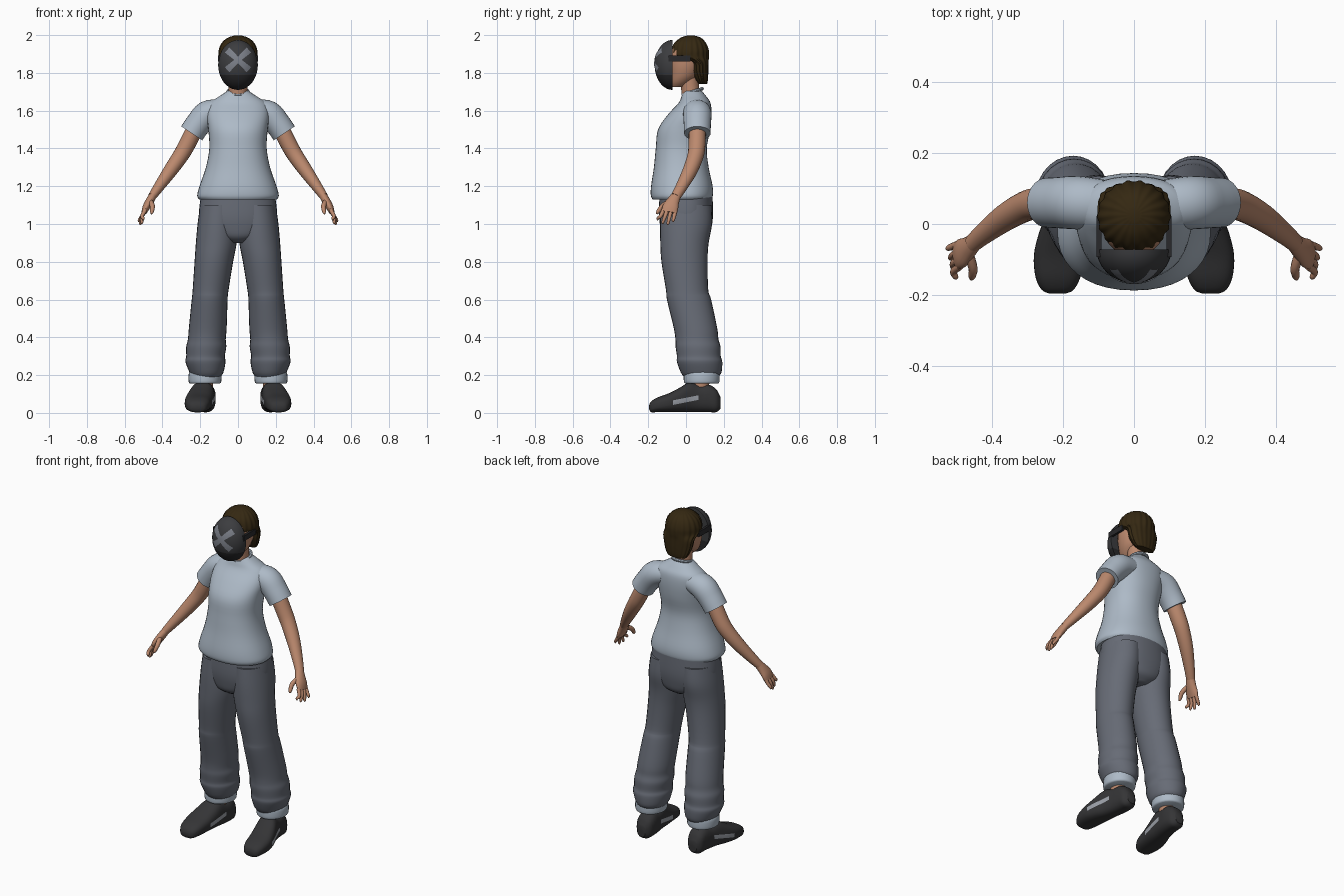
import bpy, bmesh, math
from mathutils import Vector, Matrix

cube = bpy.data.objects.get("Cube")
if cube:
    bpy.data.objects.remove(cube, do_unlink=True)


def material(name, r, g, b):
    m = bpy.data.materials.new(name)
    m.use_nodes = True
    m.diffuse_color = (r, g, b, 1)
    bsdf = m.node_tree.nodes["Principled BSDF"]
    bsdf.inputs["Base Color"].default_value = (r, g, b, 1)
    bsdf.inputs["Roughness"].default_value = 0.8
    return m


SHIRT = material("pale blue cloth", 0.42, 0.49, 0.57)
PANTS = material("slate cloth", 0.135, 0.148, 0.18)
SKIN = material("skin", 0.50, 0.25, 0.155)
HAIR = material("dark brown hair", 0.035, 0.021, 0.006)
SHOE = material("shoe black", 0.035, 0.035, 0.037)
MASK = material("mask charcoal", 0.045, 0.046, 0.05)
CHIN = material("mask black", 0.022, 0.022, 0.024)
GREY = material("marking grey", 0.2, 0.215, 0.25)
PATCH = material("shoe patch grey", 0.33, 0.35, 0.39)


def finish(name, bm, mats, angle=40):
    bmesh.ops.recalc_face_normals(bm, faces=bm.faces)
    mesh = bpy.data.meshes.new(name)
    bm.to_mesh(mesh)
    bm.free()
    ob = bpy.data.objects.new(name, mesh)
    bpy.context.collection.objects.link(ob)
    for m in mats:
        mesh.materials.append(m)
    bpy.ops.object.select_all(action="DESELECT")
    ob.select_set(True)
    bpy.context.view_layer.objects.active = ob
    bpy.ops.object.shade_smooth_by_angle(angle=math.radians(angle))
    return ob


def spline(rows, steps):
    """Catmull-Rom through rows of numbers."""
    rows = [Vector(r) for r in rows]
    out = []
    for i in range(len(rows) - 1):
        p, q = rows[i], rows[i + 1]
        a = rows[max(i - 1, 0)]
        d = rows[min(i + 2, len(rows) - 1)]
        for k in range(steps):
            t = k / steps
            out.append(0.5 * (2 * p + (q - a) * t + (2 * a - 5 * p + 4 * q - d) * t ** 2
                              + (3 * p - a - 3 * q + d) * t ** 3))
    return out + [rows[-1]]


def loft_mesh(rows, mode="z", n=28, steps=4, power=1.0, ridges=0, depth=0.0, side=1):
    """Rows are x, y, z, half width, half depth; mode sets how rings are turned."""
    rows = spline(rows, steps)
    bm = bmesh.new()
    rings = []
    for i, r in enumerate(rows):
        c = Vector(r[:3])
        u, v = Vector((1, 0, 0)), Vector((0, 1, 0))
        if mode == "y":
            v = Vector((0, 0, 1))
        elif mode == "path":
            t = Vector(rows[min(i + 1, len(rows) - 1)][:3]) - Vector(rows[max(i - 1, 0)][:3])
            t.normalize()
            v = (v - t * v.dot(t)).normalized()
            u = t.cross(v)
        ring = []
        for k in range(n):
            a = math.tau * k / n
            ca, sa = math.cos(a), math.sin(a)
            w = 1 + depth * math.cos(ridges * a)
            x = math.copysign(abs(ca) ** power, ca) * r[3] * w
            y = math.copysign(abs(sa) ** power, sa) * r[4] * w
            p = c + u * x + v * y
            ring.append(bm.verts.new((p.x * side, p.y, p.z)))
        rings.append(ring)
    for a, b in zip(rings, rings[1:]):
        for k in range(n):
            j = (k + 1) % n
            bm.faces.new((a[k], a[j], b[j], b[k]))
    bm.faces.new(rings[0])
    bm.faces.new(rings[-1])
    return bm


def loft(name, rows, mat, **kw):
    return finish(name, loft_mesh(rows, **kw), [mat])


def cut(bm, co, no):
    bmesh.ops.bisect_plane(bm, geom=bm.verts[:] + bm.edges[:] + bm.faces[:],
                           plane_co=co, plane_no=no, dist=1e-5)


# Shirt body and collar
loft("shirt", [(0, -.022, 1.13, .205, .155), (0, -.022, 1.15, .216, .164), (0, -.022, 1.2, .204, .163),
               (0, -.025, 1.3, .17, .145), (0, -.025, 1.4, .152, .135), (0, -.01, 1.5, .157, .138),
               (0, .02, 1.58, .165, .115), (0, .045, 1.64, .15, .085), (0, .042, 1.675, .10, .066),
               (0, .035, 1.705, .055, .048)], SHIRT, n=40, power=.9)
bpy.ops.mesh.primitive_torus_add(major_radius=.053, minor_radius=.009, major_segments=32,
                                 minor_segments=8, location=(0, .035, 1.70), rotation=(.3, 0, 0))
collar = bpy.context.object
collar.name = "collar"
collar.data.materials.append(SHIRT)
bpy.ops.object.shade_smooth_by_angle()

# Hips
loft("hips", [(0, 0, .9, .05, .08), (0, 0, .93, .13, .12), (0, 0, .98, .19, .135),
              (0, 0, 1.05, .207, .143), (0, 0, 1.16, .195, .14)], PANTS, n=36, power=.9)

for s, label in ((1, "left"), (-1, "right")):
    # Sleeve, arm and hand
    loft(label + "_sleeve", [(.09, .055, 1.60, .06, .07), (.16, .06, 1.582, .072, .075),
                             (.21, .06, 1.53, .068, .072), (.245, .06, 1.48, .067, .07)],
         SHIRT, mode="path", side=s)
    loft(label + "_arm", [(.225, .06, 1.51, .045, .045), (.27, .058, 1.42, .044, .045),
                          (.305, .05, 1.36, .042, .043), (.36, .02, 1.28, .037, .039),
                          (.42, -.025, 1.195, .028, .031), (.455, -.055, 1.145, .022, .026)],
         SKIN, mode="path", n=20, side=s)
    loft(label + "_palm", [(.445, -.046, 1.16, .02, .024), (.465, -.066, 1.125, .022, .032),
                           (.485, -.082, 1.09, .02, .042), (.498, -.088, 1.06, .014, .04)],
         SKIN, mode="path", n=20, side=s)
    for i in range(4):
        y = -.119 + .021 * i
        tip_x, tip_y, tip_z = .502 + .007 * i, y - .03 + .006 * i, (1.02, 1.0, .995, 1.01)[i]
        loft(label + "_finger_%d" % (i + 1),
             [(.49, y, 1.075, .011, .011), (.508, (y + tip_y) / 2, 1.042, .010, .010),
              (tip_x, tip_y, tip_z + .01, .008, .008), (tip_x, tip_y, tip_z, .003, .003)],
             SKIN, mode="path", n=10, side=s)
    loft(label + "_thumb", [(.465, -.085, 1.12, .014, .014), (.453, -.125, 1.095, .013, .013),
                            (.456, -.148, 1.065, .010, .010), (.459, -.155, 1.053, .004, .004)],
         SKIN, mode="path", n=10, side=s)

    # Trouser leg, turned-up cuff and ankle
    loft(label + "_trouser_leg",
         [(.167, .08, .19, .075, .09), (.167, .08, .215, .09, .108), (.172, .072, .27, .106, .12),
          (.172, .068, .3, .102, .116), (.168, .064, .35, .106, .119), (.165, .058, .39, .1, .114),
          (.16, .05, .45, .1, .115), (.15, .016, .6, .095, .117), (.145, .006, .65, .095, .112),
          (.128, -.008, .8, .102, .122), (.115, -.008, .9, .108, .128),
          (.108, 0, 1.0, .106, .138), (.1, 0, 1.1, .1, .135)], PANTS, side=s)
    loft(label + "_cuff", [(.175, .083, .155, .078, .086), (.175, .083, .165, .086, .094),
                           (.174, .083, .205, .087, .095), (.173, .083, .22, .08, .09)], SHIRT, side=s)
    loft(label + "_ankle", [(.175, .075, .08, .04, .045), (.175, .075, .2, .045, .05)], SKIN, steps=1, side=s)

    # Shoe with a grey patch cut into both sides
    shoe = [(-.195, .215, .025, .04), (-.185, .215, .045, .06), (-.15, .214, .063, .082),
            (-.09, .211, .071, .104), (-.03, .2, .069, .135), (.02, .188, .062, .163),
            (.07, .178, .057, .15), (.12, .173, .055, .15), (.16, .173, .047, .125), (.182, .173, .025, .085)]
    rows = []
    for y, x, w, h in shoe:
        low = .02 if y < -.19 or y > .18 else .004
        rows.append((x, y, (h + low) / 2, w, (h - low) / 2))
    bm = loft_mesh(rows, mode="y", n=32, power=.75, side=s)
    slope = Vector((0, -.2, 1))
    planes = [((0, 0, .056), slope), ((0, 0, .08), slope),
              ((0, -.07, 0), (0, 1, 0)), ((0, .065, 0), (0, 1, 0))]
    for co, no in planes:
        cut(bm, co, no)
    for f in bm.faces:
        c = f.calc_center_median()
        f.material_index = int(.056 < c.dot(slope) < .08 and -.07 < c.y < .065)
    finish(label + "_shoe", bm, [SHOE, PATCH])

    # Mask strap along the temple
    bm = bmesh.new()
    bmesh.ops.create_cube(bm, size=1, matrix=Matrix.Translation((.098 * s, -.035, 1.875))
                          @ Matrix.Diagonal((.014, .115, .032, 1)))
    finish(label + "_strap", bm, [CHIN])

# Neck and head
loft("neck", [(0, .035, 1.62, .06, .055), (0, .025, 1.69, .05, .048), (0, .015, 1.78, .05, .05)], SKIN)
loft("head", [(0, -.045, 1.725, .03, .035), (0, -.03, 1.75, .055, .058), (0, -.01, 1.79, .077, .08),
              (0, 0, 1.85, .09, .092), (0, .005, 1.92, .085, .085), (0, .01, 1.965, .05, .05)], SKIN)

# Hair combed in ridges, longer at the nape
loft("hair", [(0, .09, 1.742, .058, .022), (0, .082, 1.765, .075, .034), (0, .072, 1.81, .09, .046),
              (0, .066, 1.855, .098, .052), (0, .025, 1.885, .101, .096), (0, .022, 1.92, .1, .098),
              (0, .022, 1.957, .085, .084), (0, .025, 1.985, .055, .055), (0, .025, 1.998, .018, .018)],
     HAIR, n=96, ridges=18, depth=.025)

# Face mask: half an egg, darker below the chin line
MZ, MY, RX, RY, RZ = 1.842, -.072, .105, .094, .132
rows = []
for i in range(13):
    a = math.pi / 2 * i / 12.2
    rows.append((0, MY - RY * math.sin(a), MZ, RX * math.cos(a), RZ * math.cos(a)))
bm = loft_mesh(rows, mode="y", n=40, steps=1)
cut(bm, (0, 0, 1.79), (0, 0, 1))
for f in bm.faces:
    f.material_index = int(f.calc_center_median().z < 1.79)
finish("mask", bm, [MASK, CHIN])

# Crossed bars laid on the mask
for s, label in ((1, "rising"), (-1, "falling")):
    bm = bmesh.new()
    bmesh.ops.create_grid(bm, x_segments=16, y_segments=4, size=1)
    along, across = Vector((.74 * s, .67)), Vector((-.67 * s, .74))
    for v in bm.verts:
        p = along * v.co.x * .078 + across * v.co.y * (.012 + .006 * abs(v.co.x))
        x, z = p.x, p.y + .027
        y = MY - RY * math.sqrt(max(0, 1 - (x / RX) ** 2 - (z / RZ) ** 2)) - .003
        v.co = (x, y, MZ + z)
    finish(label + "_mask_bar", bm, [GREY])
